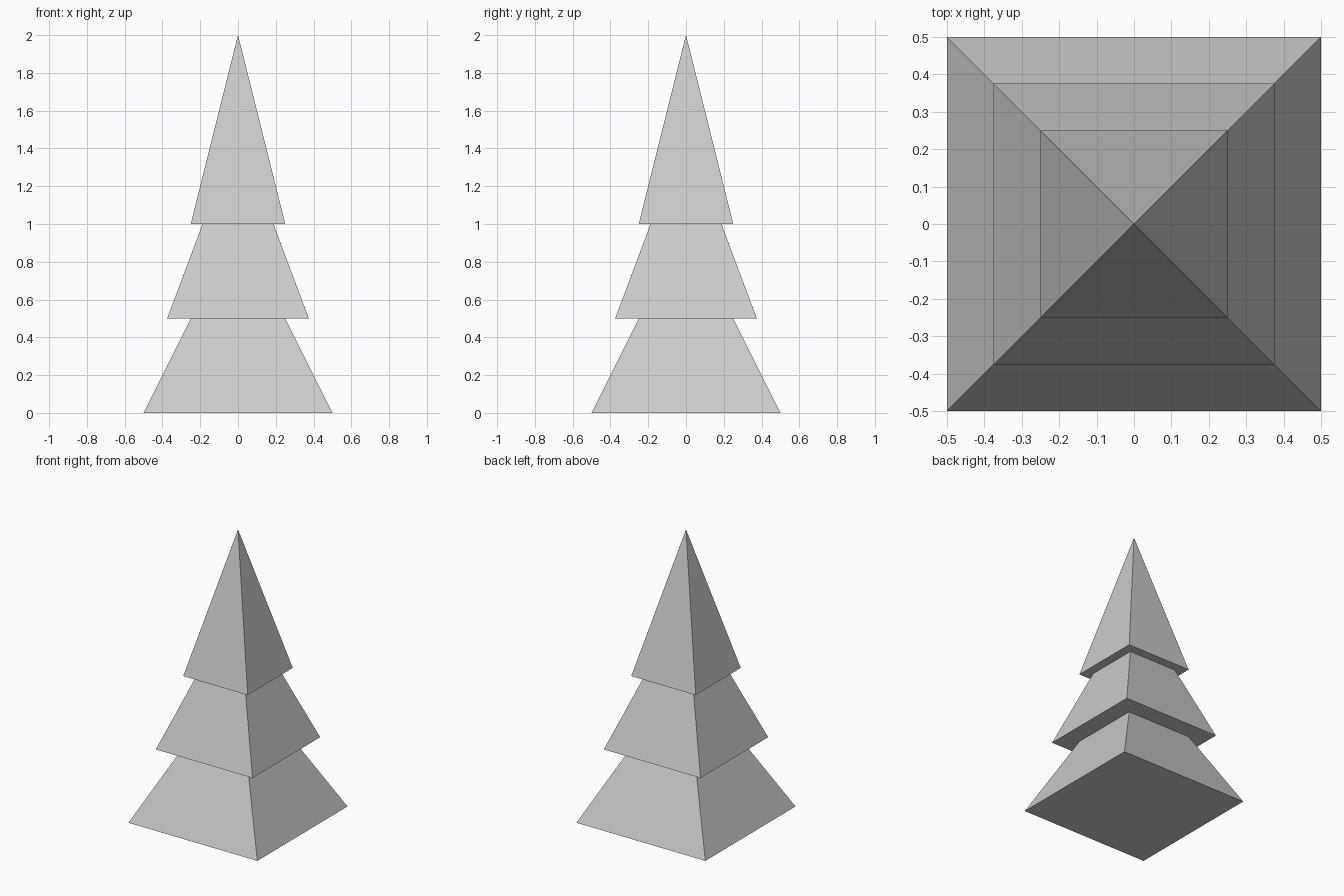
import bpy
from math import pi, sqrt

if "Cube" in bpy.data.objects:
    bpy.data.objects.remove(bpy.data.objects["Cube"])


def pyramid(name, half_width, base_z, height=1.0):
    """Square pyramid with sides aligned to x and y."""
    bpy.ops.mesh.primitive_cone_add(
        vertices=4, radius1=half_width * sqrt(2), radius2=0, depth=height,
        location=(0, 0, base_z + height / 2), rotation=(0, 0, pi / 4))
    obj = bpy.context.object
    obj.name = name
    bpy.ops.object.transform_apply(location=False, rotation=True, scale=False)
    return obj


# Three overlapping tiers, each narrower and half a unit higher
tiers = [("lower_tier", 0.5), ("middle_tier", 0.375), ("upper_tier", 0.25)]
for i, (name, half_width) in enumerate(tiers):
    pyramid(name, half_width, 0.5 * i)
